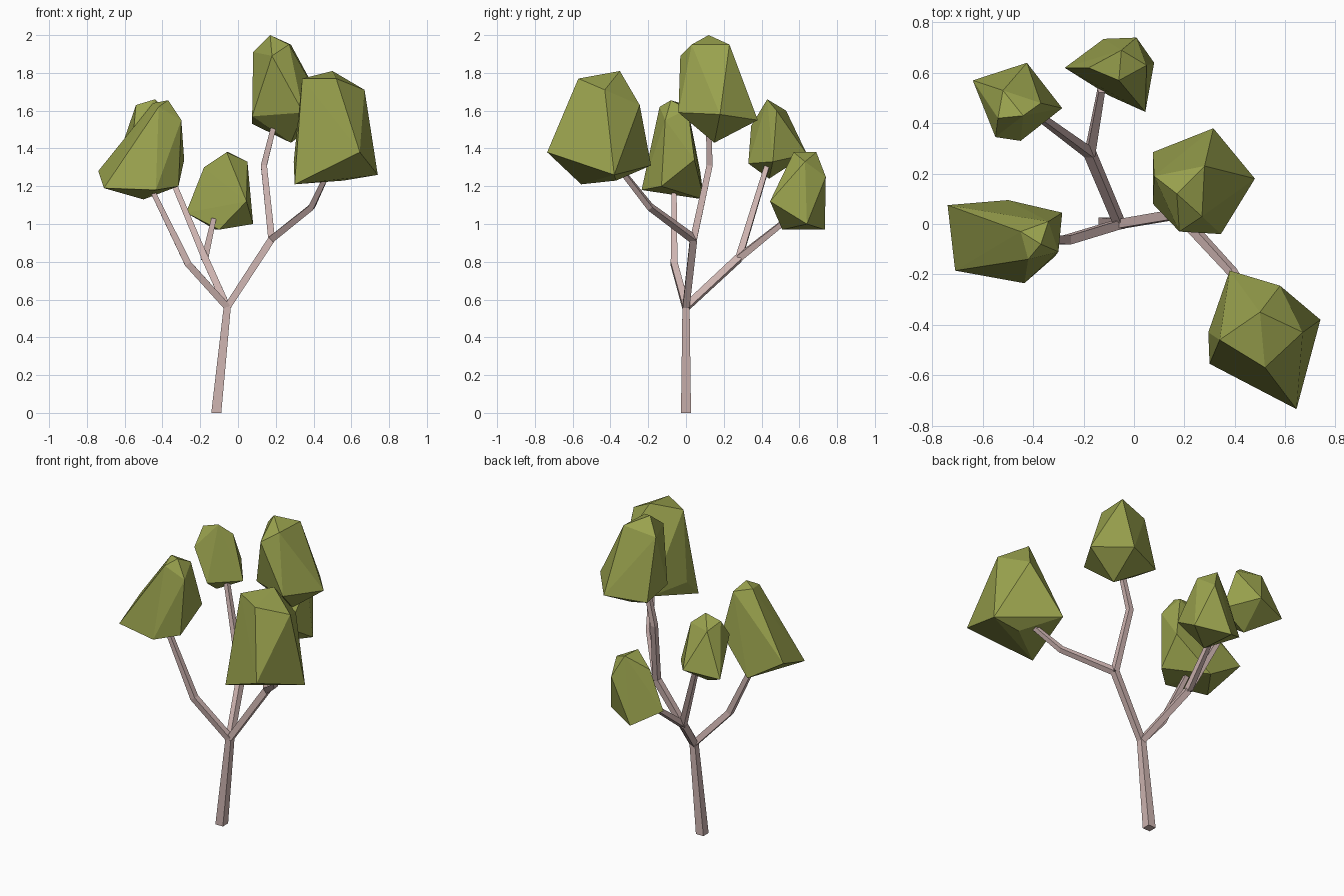
import bpy, bmesh
from math import pi, cos, sin
from mathutils import Vector


def material(name, rgb):
    m = bpy.data.materials.new(name)
    m.diffuse_color = (*rgb, 1)
    return m


BARK = material("bark", (0.62, 0.46, 0.44))
LEAF = material("leaf", (0.32, 0.36, 0.075))


def finish(bm, name, mat):
    bmesh.ops.recalc_face_normals(bm, faces=bm.faces[:])
    me = bpy.data.meshes.new(name)
    bm.to_mesh(me)
    bm.free()
    me.materials.append(mat)
    ob = bpy.data.objects.new(name, me)
    bpy.context.collection.objects.link(ob)


def limb(name, points, widths, level_start=False):
    """Square tapered tube swept along a path."""
    pts = [Vector(p) for p in points]
    bm = bmesh.new()
    rings = []
    for i, p in enumerate(pts):
        t = (pts[min(i + 1, len(pts) - 1)] - pts[max(i - 1, 0)]).normalized()
        if i == 0 and level_start:
            t = Vector((0, 0, 1))
        u = Vector((0, 1, 0)).cross(t).normalized()
        v = t.cross(u)
        r = widths[i] / 2 * 2 ** 0.5
        rings.append([bm.verts.new(p + r * (u * cos(a) + v * sin(a)))
                      for a in (pi / 4 + k * pi / 2 for k in range(4))])
    for a, b in zip(rings, rings[1:]):
        for k in range(4):
            j = (k + 1) % 4
            bm.faces.new((a[k], a[j], b[j], b[k]))
    bm.faces.new(rings[0])
    bm.faces.new(rings[-1])
    finish(bm, name, BARK)


def foliage(name, points):
    """Faceted leaf clump: convex hull of its corner points."""
    bm = bmesh.new()
    for p in points:
        bm.verts.new(p)
    bmesh.ops.convex_hull(bm, input=bm.verts[:])
    loose = [v for v in bm.verts if not v.link_faces]
    bmesh.ops.delete(bm, geom=loose, context='VERTS')
    finish(bm, name, LEAF)


# Trunk and branches
fork = (-0.057, 0, 0.56)
right_fork = (0.178, 0.04, 0.92)
back_fork = (-0.175, 0.28, 0.82)
limb("trunk", [(-0.115, 0, 0), fork], [0.053, 0.038], True)
limb("right_branch", [fork, right_fork], [0.036, 0.038])
limb("right_upper_branch", [right_fork, (0.137, 0.125, 1.31), (0.19, 0.12, 1.52)],
     [0.036, 0.032, 0.028])
limb("right_front_branch", [right_fork, (0.39, -0.19, 1.09), (0.48, -0.34, 1.28)],
     [0.036, 0.031, 0.026])
limb("left_branch", [fork, (-0.265, -0.063, 0.79), (-0.46, -0.063, 1.19)],
     [0.036, 0.036, 0.026])
limb("back_branch", [fork, back_fork], [0.036, 0.038])
limb("back_low_branch", [back_fork, (-0.13, 0.53, 1.02)], [0.036, 0.026])
limb("back_left_branch", [back_fork, (-0.38, 0.43, 1.31)], [0.036, 0.026])

# Leaf clumps
foliage("front_right_foliage", [
    (0.50, -0.35, 1.81), (0.52, -0.57, 1.77), (0.34, -0.46, 1.77),
    (0.67, -0.43, 1.71), (0.58, -0.245, 1.63), (0.74, -0.38, 1.26),
    (0.645, -0.735, 1.38), (0.38, -0.185, 1.31), (0.30, -0.555, 1.21),
    (0.56, -0.37, 1.23), (0.295, -0.43, 1.33)])
foliage("top_foliage", [
    (0.17, 0.12, 2.0), (0.28, 0.23, 1.95), (0.27, 0.03, 1.95),
    (0.18, -0.03, 1.89), (0.08, 0.19, 1.91), (0.48, 0.18, 1.58),
    (0.345, -0.04, 1.59), (0.075, 0.08, 1.57), (0.28, 0.15, 1.43),
    (0.315, 0.38, 1.55), (0.075, 0.285, 1.53)])
foliage("left_foliage", [
    (-0.37, -0.08, 1.655), (-0.45, -0.03, 1.64), (-0.42, -0.14, 1.62),
    (-0.30, -0.11, 1.55), (-0.34, 0.01, 1.61), (-0.74, 0.075, 1.28),
    (-0.71, -0.185, 1.19), (-0.435, -0.235, 1.18), (-0.285, 0.045, 1.34),
    (-0.50, 0.095, 1.13), (-0.315, -0.13, 1.20)])
foliage("back_left_foliage", [
    (-0.44, 0.43, 1.66), (-0.54, 0.42, 1.63), (-0.37, 0.48, 1.60),
    (-0.52, 0.53, 1.60), (-0.55, 0.345, 1.52), (-0.45, 0.33, 1.32),
    (-0.285, 0.46, 1.33), (-0.425, 0.64, 1.37), (-0.64, 0.57, 1.34),
    (-0.46, 0.44, 1.24)])
foliage("back_foliage", [
    (-0.05, 0.69, 1.38), (-0.06, 0.57, 1.38), (0.05, 0.63, 1.33),
    (-0.18, 0.62, 1.30), (0.01, 0.74, 1.25), (-0.275, 0.62, 1.06),
    (0.08, 0.64, 1.0), (0.045, 0.445, 1.12), (-0.10, 0.51, 0.97),
    (-0.12, 0.735, 0.97)])
